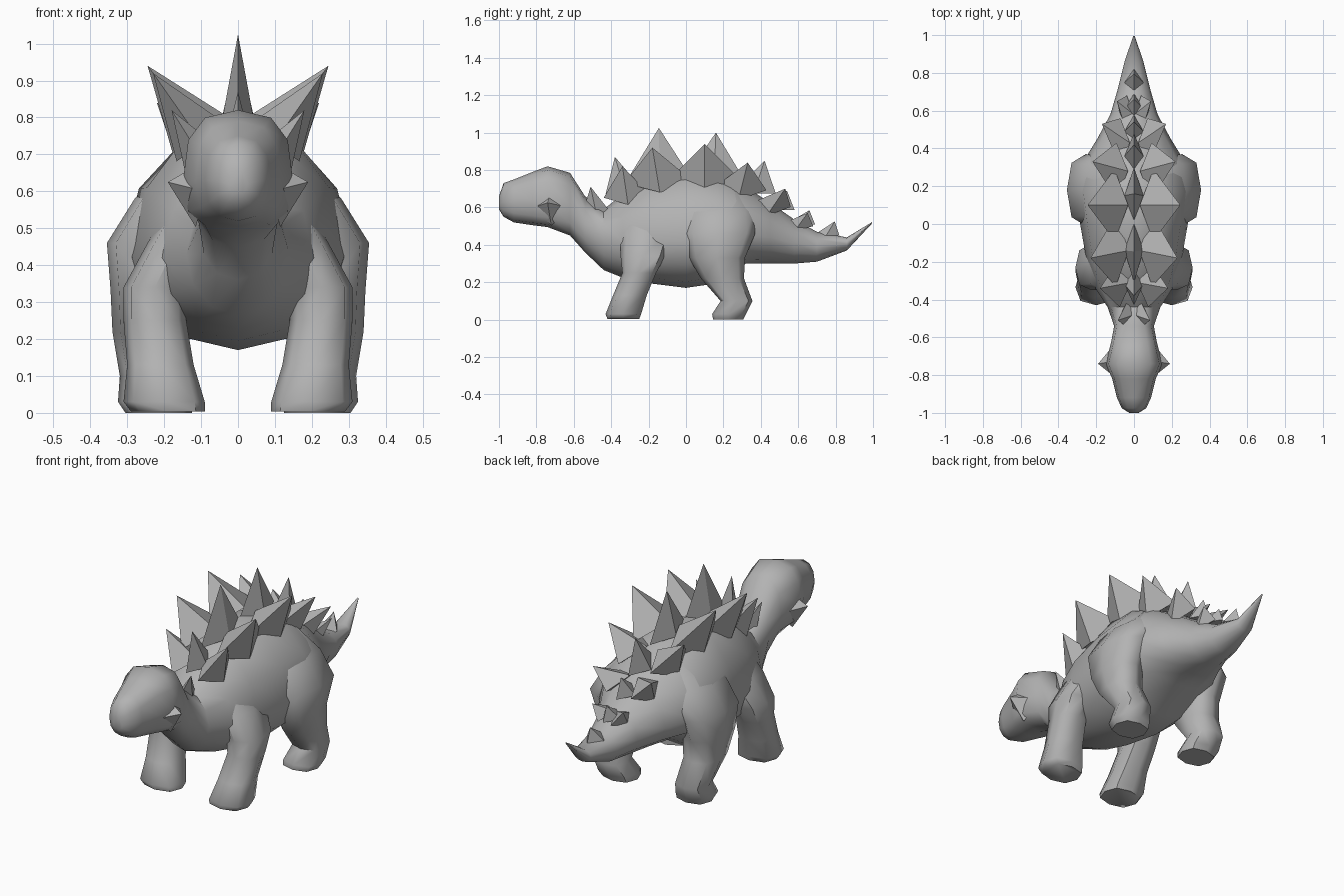
import bpy, bmesh, math
from mathutils import Vector

if "Cube" in bpy.data.objects:
    bpy.data.objects.remove(bpy.data.objects["Cube"])

grey = bpy.data.materials.new("stone grey")
grey.diffuse_color = (0.45, 0.45, 0.45, 1)
grey.use_nodes = True
grey.node_tree.nodes["Principled BSDF"].inputs["Base Color"].default_value = grey.diffuse_color


def finish(name, bm, angle=50):
    bmesh.ops.recalc_face_normals(bm, faces=bm.faces)
    me = bpy.data.meshes.new(name)
    bm.to_mesh(me)
    bm.free()
    me.materials.append(grey)
    ob = bpy.data.objects.new(name, me)
    bpy.context.collection.objects.link(ob)
    bpy.ops.object.select_all(action='DESELECT')
    ob.select_set(True)
    bpy.context.view_layer.objects.active = ob
    bpy.ops.object.shade_smooth_by_angle(angle=math.radians(angle))
    return ob


def loft(bm, rings):
    loops = [[bm.verts.new(p) for p in r] for r in rings]
    for a, b in zip(loops, loops[1:]):
        n = len(a)
        for i in range(n):
            bm.faces.new((a[i], a[(i + 1) % n], b[(i + 1) % n], b[i]))
    bm.faces.new(loops[0])
    bm.faces.new(loops[-1])


def power(v, p):
    return math.copysign(abs(v) ** p, v)


def cross_section(y, w, top, bottom, mid, p, n=12):
    pts = []
    for i in range(n):
        a = 2 * math.pi * i / n
        c = power(math.cos(a), p)
        pts.append((w * power(math.sin(a), p), y,
                    mid + c * ((top - mid) if c > 0 else (mid - bottom))))
    return pts


# head, neck, body and tail in one skin:
# y, half width, top, bottom, height of widest point, boxiness
body = [(-1.0, .025, .66, .59, .62, 1), (-.975, .065, .73, .55, .63, .9),
        (-.92, .09, .75, .52, .63, .85), (-.82, .115, .79, .505, .63, .75),
        (-.74, .15, .82, .495, .62, .75), (-.62, .12, .785, .45, .61, .8),
        (-.54, .105, .66, .36, .51, .9), (-.44, .14, .59, .265, .43, 1),
        (-.34, .205, .67, .225, .42, 1), (-.2, .25, .75, .195, .42, 1),
        (0, .285, .80, .17, .42, 1), (.17, .31, .775, .195, .44, 1),
        (.32, .275, .71, .30, .46, 1), (.45, .195, .625, .30, .44, 1),
        (.58, .125, .535, .30, .41, 1), (.70, .09, .47, .31, .39, 1),
        (.86, .05, .44, .37, .405, 1), (.995, .004, .522, .515, .518, 1)]
bm = bmesh.new()
loft(bm, [cross_section(*r) for r in body])
finish("body", bm)


def back_height(y):
    for a, b in zip(body, body[1:]):
        if a[0] <= y <= b[0]:
            return a[2] + (b[2] - a[2]) * (y - a[0]) / (b[0] - a[0])


# legs: z, centre x, centre y, half width, half length
front = [(.004, .19, -.335, .10, .085), (.03, .20, -.335, .11, .095),
         (.13, .21, -.30, .09, .09), (.25, .225, -.25, .085, .09),
         (.34, .225, -.23, .085, .12), (.46, .165, -.21, .08, .14),
         (.60, .10, -.2, .06, .10)]
rear = [(0, .215, .225, .09, .08), (.03, .225, .23, .10, .09),
        (.10, .235, .27, .085, .085), (.22, .25, .195, .09, .115),
        (.33, .25, .165, .095, .15), (.46, .255, .18, .10, .19),
        (.58, .19, .18, .09, .18), (.70, .09, .17, .07, .12)]
for label, spec in (("front", front), ("rear", rear)):
    for side, s in (("left", 1), ("right", -1)):
        rings = []
        for z, cx, cy, rx, ry in spec:
            ring = []
            for i in range(8):
                a = math.pi * i / 4
                ring.append((s * (cx + rx * power(math.cos(a), .8)),
                             cy + ry * power(math.sin(a), .8), z))
            rings.append(ring)
        bm = bmesh.new()
        loft(bm, rings)
        finish(f"{side}_{label}_leg", bm, 55)


def spike(bm, base, tip, length, thick):
    base, tip = Vector(base), Vector(tip)
    d = tip - base
    across = Vector((d.z, 0, -d.x)).normalized() * thick
    along = Vector((0, length, 0))
    ring = [bm.verts.new(base + o) for o in (along, across, -along, -across)]
    top = bm.verts.new(tip)
    for i in range(4):
        bm.faces.new((ring[i], ring[(i + 1) % 4], top))
    bm.faces.new(ring)


# middle row of back plates: base y, tip y, tip z, half length
bm = bmesh.new()
for y, ty, tz, l in [(-.32, -.38, .87, .11), (-.14, -.145, 1.025, .17),
                     (.15, .16, 1.0, .15), (.36, .42, .85, .12),
                     (.49, .54, .69, .09), (.61, .66, .585, .08),
                     (.75, .795, .525, .07)]:
    spike(bm, (0, y, back_height(y) - .01), (0, ty, tz), l, .05)
finish("middle_back_plates", bm, 20)

# outer rows of back plates: base y, tip x, tip y, tip z, half length, thickness
outer = [(-.48, .085, -.51, .71, .07, .04), (-.31, .18, -.34, .82, .13, .07),
         (-.14, .23, -.18, .92, .19, .085), (.10, .245, .10, .94, .19, .09),
         (.28, .22, .33, .84, .15, .08), (.43, .17, .53, .70, .13, .07),
         (.58, .09, .65, .57, .10, .045)]
for side, s in (("left", 1), ("right", -1)):
    bm = bmesh.new()
    for y, tx, ty, tz, l, t in outer:
        spike(bm, (s * tx * .42, y, back_height(y) - .035),
              (s * tx, ty, tz), l, t)
    finish(f"{side}_back_plates", bm, 20)

# cheek horns on the head
for side, s in (("left", 1), ("right", -1)):
    bm = bmesh.new()
    spike(bm, (s * .09, -.72, .60), (s * .19, -.74, .625), .10, .10)
    finish(f"{side}_cheek_horn", bm)
